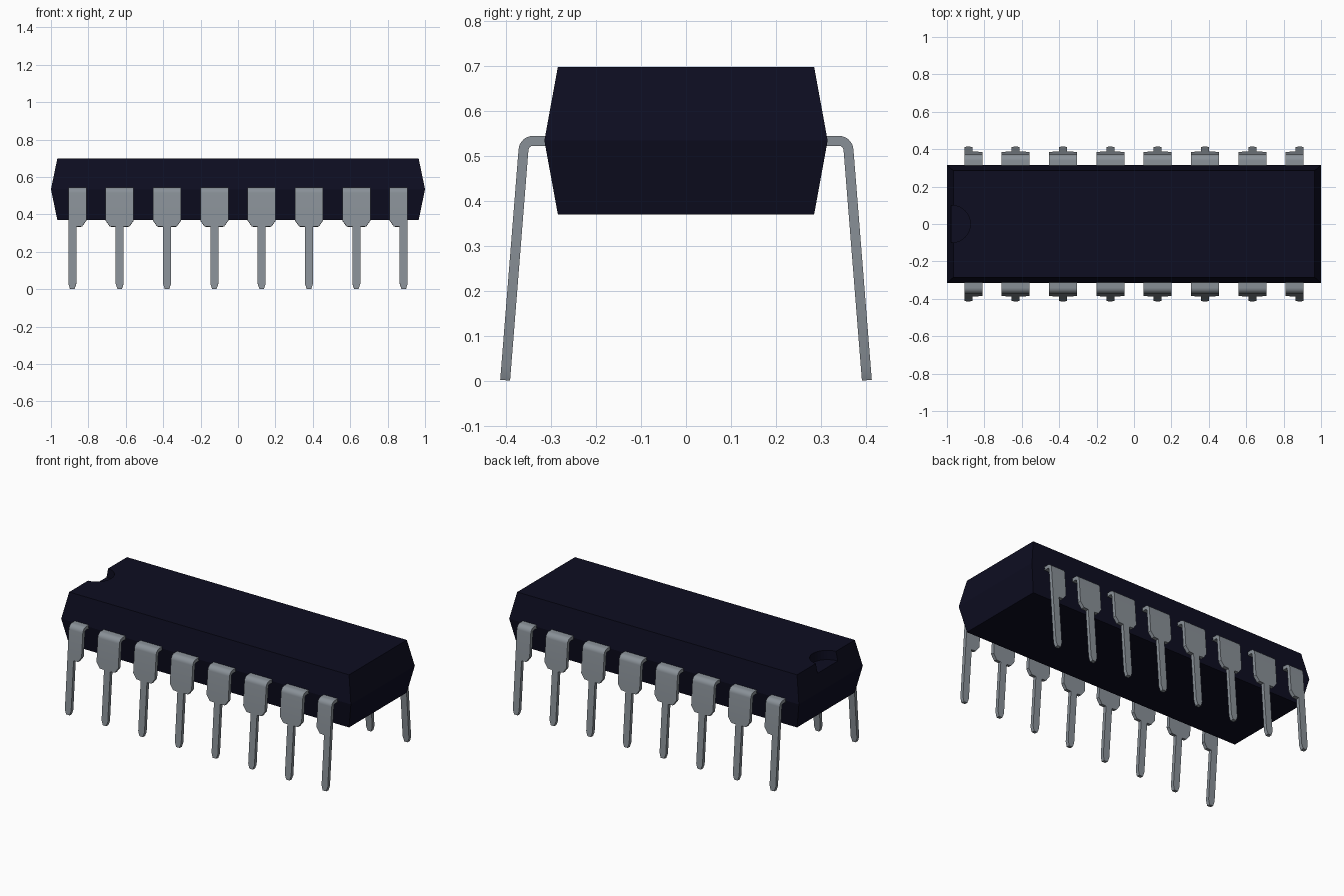
import bpy, bmesh
from math import radians, sin, cos, tan

if "Cube" in bpy.data.objects:
    bpy.data.objects.remove(bpy.data.objects["Cube"], do_unlink=True)


def material(name, rgb):
    m = bpy.data.materials.new(name)
    m.use_nodes = True
    m.diffuse_color = (*rgb, 1)
    m.node_tree.nodes["Principled BSDF"].inputs["Base Color"].default_value = (*rgb, 1)
    return m


dark = material("dark navy plastic", (0.004, 0.004, 0.015))
metal = material("grey metal", (0.25, 0.28, 0.31))


def loft(name, rings, mat):
    """Skin a stack of four-cornered rings and cap both ends."""
    bm = bmesh.new()
    rows = [[bm.verts.new(p) for p in ring] for ring in rings]
    for a, b in zip(rows, rows[1:]):
        for i in range(4):
            j = (i + 1) % 4
            corners = dict.fromkeys((a[i], a[j], b[j], b[i]))
            bm.faces.new(list(corners))
    bm.faces.new(rows[0])
    bm.faces.new(rows[-1])
    bmesh.ops.recalc_face_normals(bm, faces=bm.faces)
    mesh = bpy.data.meshes.new(name)
    bm.to_mesh(mesh)
    bm.free()
    mesh.materials.append(mat)
    obj = bpy.data.objects.new(name, mesh)
    bpy.context.collection.objects.link(obj)
    return obj


# Body: drafted block, widest at the parting line
def rectangle(x, y, z):
    return [(-x, -y, z), (x, -y, z), (x, y, z), (-x, y, z)]


body = loft("body", [rectangle(0.966, 0.285, 0.37),
                     rectangle(1.0, 0.315, 0.534),
                     rectangle(0.966, 0.285, 0.698)], dark)

# Round orientation notch at the right end
bpy.ops.mesh.primitive_cylinder_add(vertices=32, radius=0.1, depth=0.12,
                                    location=(-0.975, 0, 0.70))
cutter = bpy.context.object
cutter.name = "notch_cutter"
cutter.data.materials.append(dark)
cutter.hide_render = True
cut = body.modifiers.new("notch", "BOOLEAN")
cut.operation = "DIFFERENCE"
cut.solver = "EXACT"
cut.object = cutter
bpy.context.view_layer.objects.active = body
bpy.ops.object.select_all(action="DESELECT")
body.select_set(True)
bpy.ops.object.modifier_apply(modifier=cut.name)
bpy.data.objects.remove(cutter, do_unlink=True)

# Lead: flat strip leaving the body, bent down, then splayed slightly outward
HALF_THICK, WIDE, SHOULDER, PIN, TIP = 0.011, 0.075, 0.052, 0.0215, 0.012
SPLAY = radians(4.55)
BEND_Y, BEND_Z, BEND_R = 0.34, 0.512, 0.0215


def lead_stations():
    """Yield (y, z, normal angle, half width) along the centre line."""
    yield 0.29, BEND_Z + BEND_R, radians(90), WIDE
    steps = 8
    for i in range(steps + 1):
        a = radians(90) + (SPLAY - radians(90)) * i / steps
        yield BEND_Y + BEND_R * cos(a), BEND_Z + BEND_R * sin(a), a, WIDE
    y0, z0 = BEND_Y + BEND_R * cos(SPLAY), BEND_Z + BEND_R * sin(SPLAY)
    for z, w in ((0.367, WIDE), (0.335, SHOULDER), (0.333, PIN),
                 (0.03, PIN), (0.001, TIP)):
        yield y0 + (z0 - z) * tan(SPLAY), z, SPLAY, w


def make_lead(name, x, side, trim):
    rings = []
    for y, z, a, w in lead_stations():
        dy, dz = HALF_THICK * cos(a), HALF_THICK * sin(a)
        # The outer edge of an end lead stays in line with its pin
        left = min(w, PIN) if trim < 0 else w
        right = min(w, PIN) if trim > 0 else w
        rings.append([(x - left, side * (y - dy), z - dz),
                      (x + right, side * (y - dy), z - dz),
                      (x + right, side * (y + dy), z + dz),
                      (x - left, side * (y + dy), z + dz)])
    obj = loft(name, rings, metal)
    obj.select_set(True)
    bpy.context.view_layer.objects.active = obj


bpy.ops.object.select_all(action="DESELECT")
COUNT, END_X = 8, 0.886
for label, side in (("front", -1), ("back", 1)):
    for i in range(COUNT):
        x = -END_X + 2 * END_X * i / (COUNT - 1)
        trim = -1 if i == 0 else 1 if i == COUNT - 1 else 0
        make_lead(f"{label}_lead_{i + 1}", x, side, trim)
bpy.ops.object.shade_smooth_by_angle(angle=radians(25))
bpy.ops.object.select_all(action="DESELECT")
